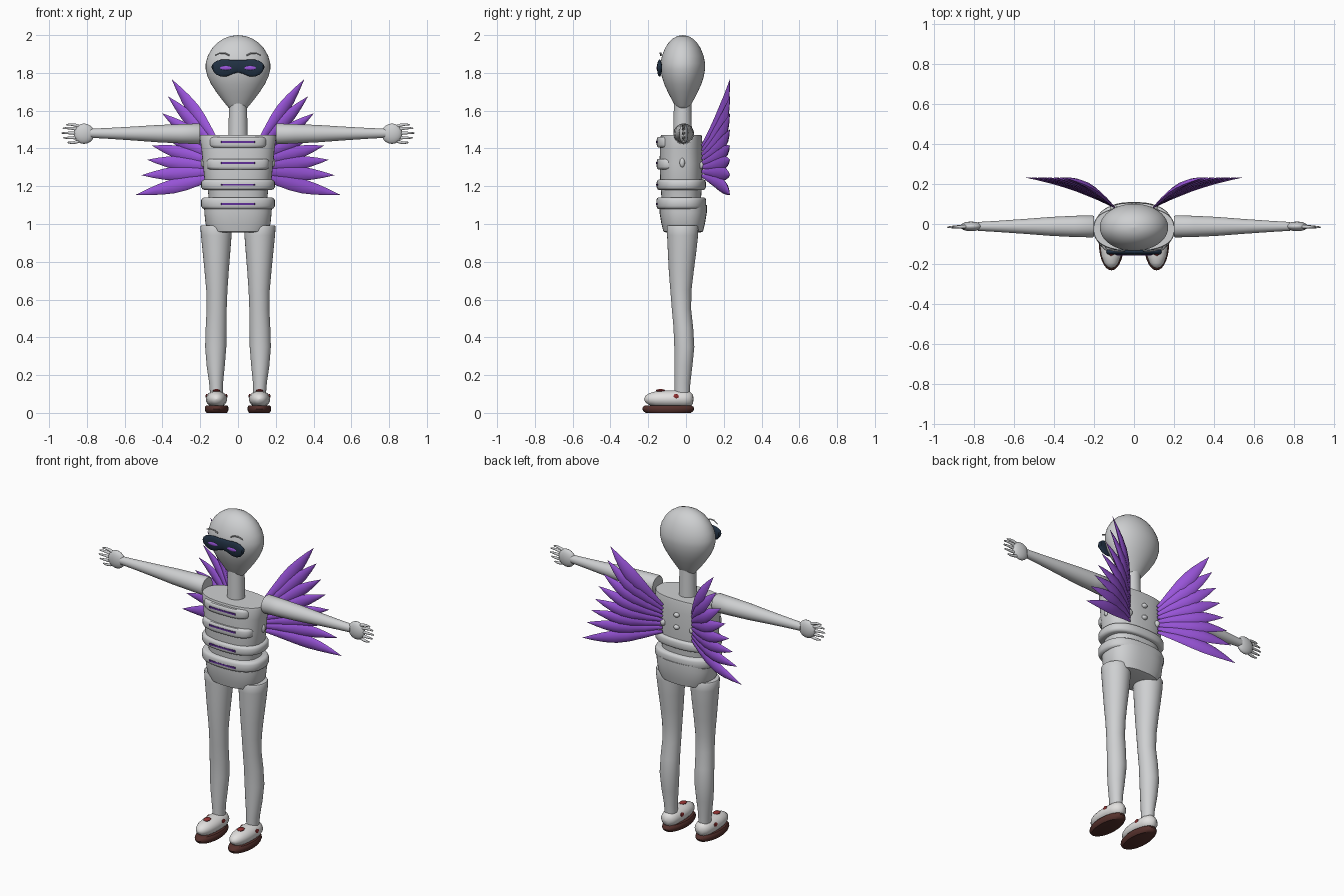
import bpy, bmesh, math
from mathutils import Vector

cube = bpy.data.objects.get("Cube")
if cube:
    bpy.data.objects.remove(cube, do_unlink=True)


def material(name, rgb):
    m = bpy.data.materials.new(name)
    m.use_nodes = True
    m.diffuse_color = (*rgb, 1)
    m.node_tree.nodes["Principled BSDF"].inputs["Base Color"].default_value = (*rgb, 1)
    return m


GREY = material("pale grey", (0.62, 0.63, 0.64))
WHITE = material("shoe white", (0.76, 0.75, 0.74))
PURPLE = material("feather purple", (0.32, 0.09, 0.70))
DEEP = material("stripe purple", (0.12, 0.03, 0.32))
NAVY = material("mask navy", (0.015, 0.03, 0.055))
BROWN = material("sole brown", (0.09, 0.03, 0.025))
RED = material("accent red", (0.28, 0.03, 0.03))

X, Y, Z = Vector((1, 0, 0)), Vector((0, 1, 0)), Vector((0, 0, 1))
ALONG_X, ALONG_Y, ALONG_Z = (Y, Z), (X, Z), (X, Y)


def power(c, p):
    return math.copysign(abs(c) ** (2 / p), c)


def loft(name, rings, mat, axes=ALONG_Z, n=28, p=2, mirror=False, angle=40):
    """Skin superelliptic rings (centre, half width, half depth) and cap the ends."""
    u, v = axes
    bm = bmesh.new()
    loops = []
    for centre, a, b in rings:
        loop = []
        for i in range(n):
            t = math.tau * i / n
            loop.append(bm.verts.new(Vector(centre) + u * (max(a, 0.0005) * power(math.cos(t), p))
                                     + v * (max(b, 0.0005) * power(math.sin(t), p))))
        loops.append(loop)
    for r, s in zip(loops, loops[1:]):
        for i in range(n):
            j = (i + 1) % n
            bm.faces.new((r[i], r[j], s[j], s[i]))
    bm.faces.new(loops[0][::-1])
    bm.faces.new(loops[-1])
    bmesh.ops.recalc_face_normals(bm, faces=bm.faces)
    me = bpy.data.meshes.new(name)
    bm.to_mesh(me)
    bm.free()
    me.materials.append(mat)
    ob = bpy.data.objects.new(name, me)
    bpy.context.collection.objects.link(ob)
    bpy.ops.object.select_all(action='DESELECT')
    ob.select_set(True)
    bpy.context.view_layer.objects.active = ob
    bpy.ops.object.shade_smooth_by_angle(angle=math.radians(angle))
    if mirror:
        ob.modifiers.new("mirror", 'MIRROR').use_mirror_merge = False
    return ob


def blob(name, c, size, mat, n=16, mirror=False):
    """Ellipsoid lofted along z."""
    rings = []
    for i in range(11):
        t = math.pi * i / 10
        rings.append(((c[0], c[1], c[2] - size[2] * math.cos(t)),
                      size[0] * math.sin(t), size[1] * math.sin(t)))
    return loft(name, rings, mat, n=n, mirror=mirror)


def band(name, z, height, y, a, b, p=2.5):
    """Puffed cushion ring around the torso."""
    profile = [(-.5, .92), (-.42, .97), (-.25, 1), (.25, 1), (.42, .97), (.5, .92)]
    return loft(name, [((0, y, z + k * height), a * s, b * s) for k, s in profile], GREY, n=48, p=p)


# Head and neck
head = [(1.605, .04), (1.625, .058), (1.66, .086), (1.70, .116), (1.74, .142), (1.78, .161),
        (1.82, .171), (1.85, .171), (1.89, .160), (1.93, .137), (1.96, .109), (1.982, .076),
        (1.995, .04), (2.0, 0)]
loft("head", [((0, -.017, z), r, r * .69) for z, r in head], GREY, n=40, angle=60)
loft("neck", [((0, -.018, 1.44), .052, .05), ((0, -.018, 1.64), .047, .046)], GREY)

# Mask, eyes and brows
mask = [(0, .033, 1.836), (.03, .037, 1.831), (.06, .045, 1.826), (.09, .045, 1.825),
        (.115, .036, 1.827), (.132, .02, 1.83), (.141, 0, 1.832)]
loft("mask", [((x, -.14, z), .013 if h else 0, h) for x, h, z in mask], NAVY, ALONG_X, mirror=True)
blob("eye", (.064, -.151, 1.826), (.034, .005, .011), PURPLE, mirror=True)
loft("eyebrow", [((x, y, z), .004, .004) for x, y, z in
                 [(.045, -.133, 1.892), (.07, -.136, 1.905), (.095, -.134, 1.905), (.122, -.128, 1.893)]],
     GREY, ALONG_X, n=8, mirror=True)

# Torso core, padded bands and pelvis
core = [(1.14, .155, .105), (1.18, .16, .108), (1.24, .178, .112), (1.32, .186, .115),
        (1.40, .194, .113), (1.46, .203, .11), (1.472, .2, .107)]
loft("torso", [((0, -.025, z), a, b) for z, a, b in core], GREY, n=48, p=2.5)
band("collar_pad", 1.433, .055, -.075, .153, .08, 3)
band("chest_pad", 1.317, .055, -.075, .166, .08, 3)
band("rib_band", 1.208, .055, -.025, .195, .13)
band("waist_band", 1.11, .062, -.025, .195, .132)
pelvis = [(.955, .12, .09), (.96, .15, .105), (1.0, .172, .115), (1.06, .178, .125), (1.1, .18, .125)]
loft("pelvis", [((0, -.015, z), a, b) for z, a, b in pelvis], GREY, n=48, p=2.5)

# Thin glowing stripes on the pads
for i, z in enumerate((1.435, 1.323, 1.208, 1.106)):
    loft(f"stripe_{i + 1}", [((0, -.153, z - .005), .09, .0045), ((0, -.153, z + .005), .09, .0045)],
         DEEP, n=16, p=6)

# Small studs down the spine and sides
for i, z in enumerate((1.31, 1.385)):
    blob(f"spine_stud_{i + 1}", (0, .09, z), (.018, .016, .014), GREY)
blob("side_stud", (.185, -.02, 1.325), (.012, .014, .025), GREY, mirror=True)
blob("back_stud", (.1, .08, 1.31), (.018, .016, .02), GREY, mirror=True)

# Arms
arm = [(.2, .05, .05), (.207, .055, .055), (.3, .053, .051), (.42, .047, .046), (.55, .037, .037),
       (.68, .028, .029), (.78, .022, .024)]
loft("arm", [((x, -.012, 1.477 + .006 * (x - .2)), a, b) for x, a, b in arm], GREY, ALONG_X, mirror=True)

# Hands with curved fingers
blob("palm", (.815, -.012, 1.478), (.055, .024, .054), GREY, n=24, mirror=True)
for i, (z0, z1, reach) in enumerate([(1.512, 1.527, .905), (1.495, 1.508, .925), (1.477, 1.482, .93),
                                     (1.459, 1.456, .922), (1.443, 1.43, .9)]):
    path = []
    for k in range(6):
        t = k / 5
        r = .0095 * (1 - .55 * t * t)
        path.append(((.83 + (reach - .83) * t, -.012 - .004 * t,
                      z0 + (z1 - z0) * math.sin(t * math.pi * .65)), r, r))
    path.append(((reach + .005, -.016, path[-1][0][2]), 0, 0))
    loft(f"finger_{i + 1}", path, GREY, ALONG_X, n=10, mirror=True)

# Legs
leg = [(.10, .114, -.02, .034, .040), (.16, .116, -.019, .037, .042), (.25, .118, -.014, .048, .048),
       (.35, .118, -.009, .056, .053), (.45, .116, -.014, .055, .052), (.55, .113, -.024, .053, .051),
       (.65, .112, -.027, .056, .056), (.75, .113, -.025, .064, .066), (.85, .114, -.021, .073, .075),
       (.94, .115, -.018, .081, .082), (.985, .116, -.018, .083, .084), (.992, .116, -.018, .079, .08)]
loft("leg", [((x, y, z), a, b) for z, x, y, a, b in leg], GREY, n=32, mirror=True)

# Shoes
loft("shoe_sole", [((.113, -.094, z), .063 * s, .138 * s) for z, s in
                   [(0, .86), (.008, .95), (.02, 1), (.032, .97), (.04, .88)]], BROWN, mirror=True)
shoe = [(-.222, 0, 0), (-.215, .02, .018), (-.195, .036, .031), (-.16, .049, .041), (-.11, .056, .045),
        (-.06, .056, .046), (-.01, .052, .046), (.02, .041, .04), (.036, .022, .025), (.041, 0, 0)]
loft("shoe", [((.114, y, .073), a, b) for y, a, b in shoe], WHITE, ALONG_Y, mirror=True, angle=60)
blob("shoe_bow", (.114, -.135, .118), (.02, .025, .008), RED, n=8, mirror=True)
for name, x in (("outer", .165), ("inner", .063)):
    blob(f"shoe_{name}_tab", (x, -.052, .088), (.007, .016, .013), RED, n=6, mirror=True)

# Wings: a fan of flattened feathers
tips = [(.35, 1.765), (.37, 1.675), (.40, 1.585), (.43, 1.5), (.455, 1.415), (.48, 1.34),
        (.51, 1.258), (.54, 1.155)]
for i, (x, z) in enumerate(tips):
    root = Vector((.10, .085, 1.415 - .16 * i / (len(tips) - 1)))
    way = Vector((x, .232, z)) - root
    normal = Vector((-way.y, way.x, 0)).normalized()
    width = normal.cross(way).normalized()
    rings = []
    for t, half in [(0, .009), (.2, .024), (.4, .036), (.55, .038), (.7, .03), (.85, .017), (1, 0)]:
        centre = root + way * t + Y * (.03 * math.sin(math.pi * t))
        rings.append((centre, half, half * .38))
    loft(f"feather_{i + 1}", rings, PURPLE, (width, normal), n=8, mirror=True)
